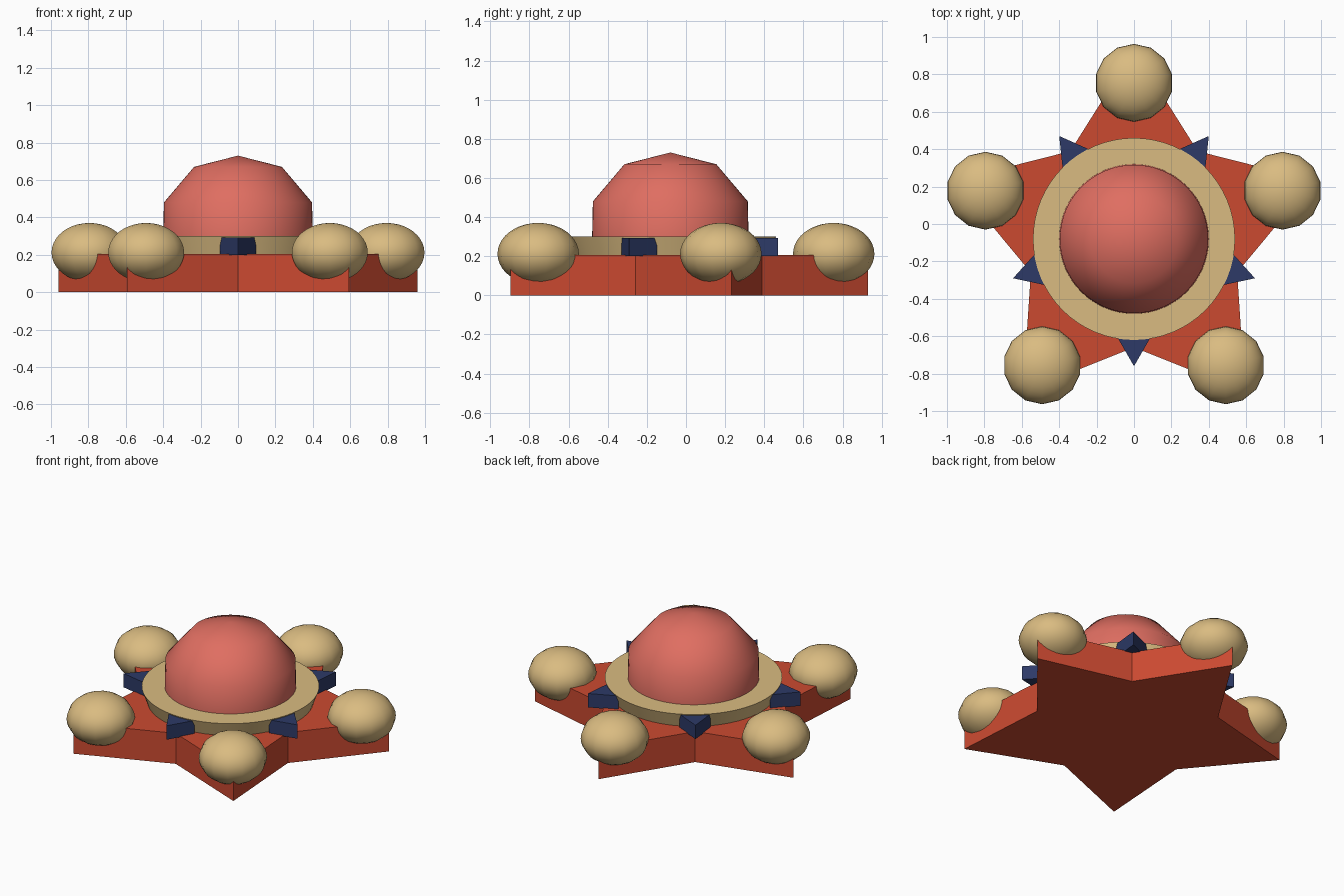
import bpy, bmesh, math
from math import pi, cos, sin, radians

if "Cube" in bpy.data.objects:
    bpy.data.objects.remove(bpy.data.objects["Cube"])

CY = -0.08  # centre of the five-fold layout


def material(name, rgb):
    m = bpy.data.materials.new(name)
    m.diffuse_color = (*rgb, 1)
    m.use_nodes = True
    m.node_tree.nodes["Principled BSDF"].inputs["Base Color"].default_value = m.diffuse_color
    return m


RED = material("brick_red", (0.60, 0.068, 0.03))
CORAL = material("coral", (0.74, 0.156, 0.12))
TAN = material("sand", (0.70, 0.50, 0.22))
NAVY = material("navy", (0.026, 0.042, 0.135))


def finish(bm, name, mat, smooth=None):
    bmesh.ops.recalc_face_normals(bm, faces=bm.faces)
    me = bpy.data.meshes.new(name)
    bm.to_mesh(me)
    bm.free()
    me.materials.append(mat)
    ob = bpy.data.objects.new(name, me)
    bpy.context.collection.objects.link(ob)
    if smooth:
        bpy.ops.object.select_all(action='DESELECT')
        ob.select_set(True)
        bpy.context.view_layer.objects.active = ob
        bpy.ops.object.shade_smooth_by_angle(angle=radians(smooth))
    return ob


def prism(name, outline, z0, z1, mat):
    """Extrude a flat outline upward."""
    bm = bmesh.new()
    face = bm.faces.new([bm.verts.new((x, y, z0)) for x, y in outline])
    top = bmesh.ops.extrude_face_region(bm, geom=[face])["geom"]
    for v in top:
        if isinstance(v, bmesh.types.BMVert):
            v.co.z = z1
    return finish(bm, name, mat)


def lathe(name, profile, mat, segments, smooth):
    """Spin an (r, z) profile around the layout centre."""
    bm = bmesh.new()
    vs = [bm.verts.new((r, CY, z)) for r, z in profile]
    es = [bm.edges.new(p) for p in zip(vs, vs[1:])]
    bmesh.ops.spin(bm, geom=vs + es, cent=(0, CY, 0), axis=(0, 0, 1),
                   angle=2 * pi, steps=segments)
    bmesh.ops.remove_doubles(bm, verts=bm.verts, dist=1e-4)
    return finish(bm, name, mat, smooth)


def polar(r, deg, cx=0.0, cy=CY):
    return cx + r * cos(radians(deg)), cy + r * sin(radians(deg))


# five-pointed star base
prism("star_base", [polar(0.58 if i % 2 else 1.01, 90 + 36 * i) for i in range(10)],
      0, 0.205, RED)

# flared collar and faceted-profile dome
lathe("collar", [(0, 0.2), (0.505, 0.2), (0.54, 0.3), (0, 0.3)], TAN, 64, 35)
lathe("dome", [(0, 0.29), (0.40, 0.29), (0.396, 0.48), (0.235, 0.67), (0, 0.73)],
      CORAL, 64, 60)

for i in range(5):
    # squashed ball on each star point
    x, y = polar(0.835, 90 + 72 * i)
    bm = bmesh.new()
    bmesh.ops.create_uvsphere(bm, u_segments=14, v_segments=20, radius=1)
    for v in bm.verts:
        v.co = (x + 0.208 * v.co.x, y + 0.208 * v.co.y, 0.212 + 0.158 * v.co.z)
    finish(bm, f"ball_{i + 1}", TAN, 60)

    # triangular spike in each notch
    a = -90 + 72 * i
    sx, sy = polar(0.57, a)
    prism(f"spike_{i + 1}", [polar(0.11, a + 120 * k, sx, sy) for k in range(3)],
          0.2, 0.293, NAVY)
